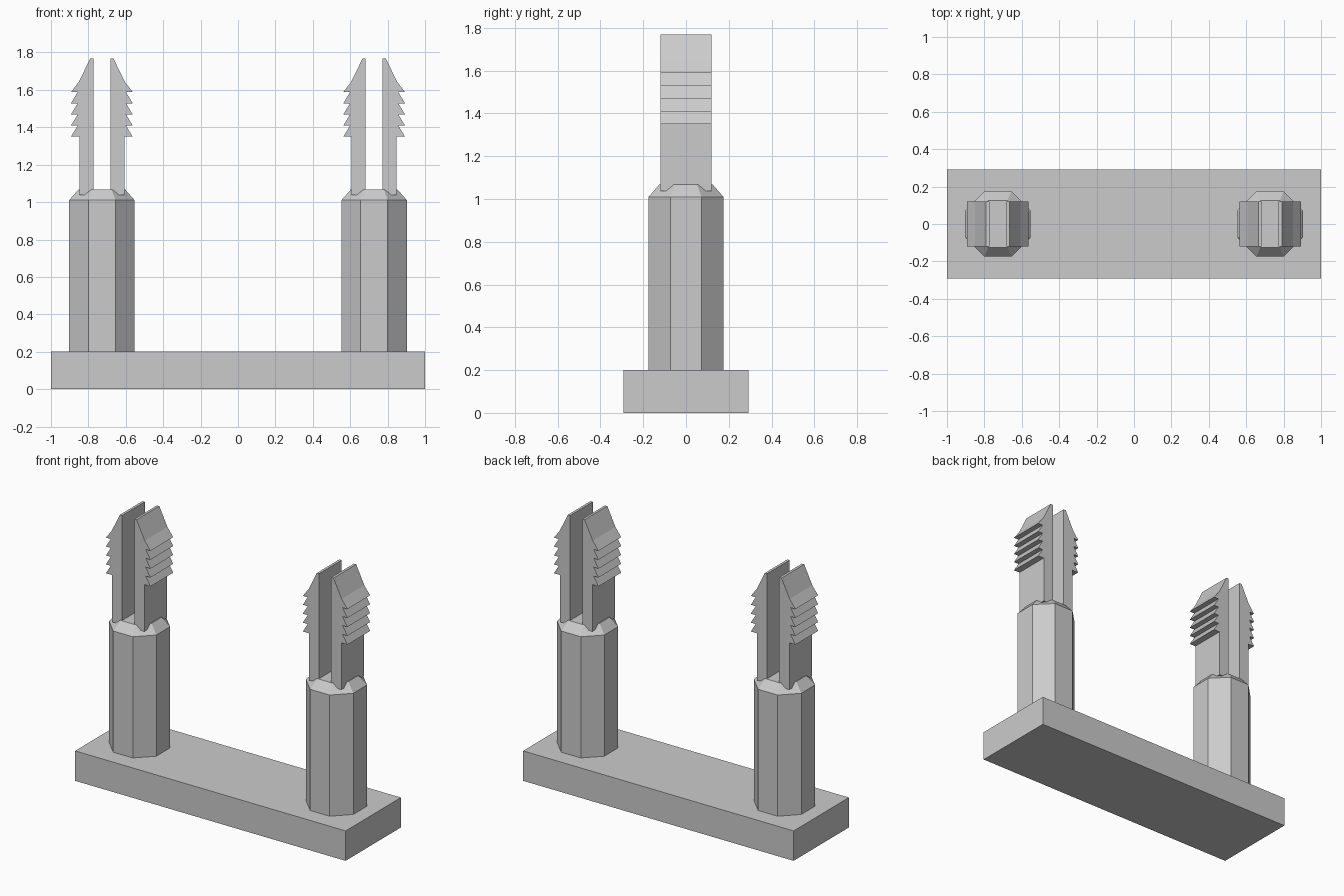
import bpy, bmesh, math
from mathutils import Matrix

cube = bpy.data.objects.get("Cube")
if cube:
    bpy.data.objects.remove(cube, do_unlink=True)

# Single flat grey
GREY = (0.6, 0.6, 0.6, 1)
grey = bpy.data.materials.new("plain_grey")
grey.diffuse_color = GREY
grey.use_nodes = True
grey.node_tree.nodes["Principled BSDF"].inputs["Base Color"].default_value = GREY


def finish(name, bm):
    bmesh.ops.recalc_face_normals(bm, faces=bm.faces)
    mesh = bpy.data.meshes.new(name)
    bm.to_mesh(mesh)
    bm.free()
    mesh.materials.append(grey)
    obj = bpy.data.objects.new(name, mesh)
    bpy.context.collection.objects.link(obj)
    return obj


def octagon_prism(bm, z0, z1, r0, r1):
    """Octagonal frustum with flats facing the axes; r0, r1 are apothems."""
    k = 1 / math.cos(math.pi / 8)
    place = Matrix.Translation((0, 0, (z0 + z1) / 2)) @ Matrix.Rotation(math.pi / 8, 4, 'Z')
    bmesh.ops.create_cone(bm, cap_ends=True, segments=8, radius1=r0 * k,
                          radius2=r1 * k, depth=z1 - z0, matrix=place)


def post(name, x):
    bm = bmesh.new()
    octagon_prism(bm, 0.2, 1.01, 0.175, 0.175)
    # Chamfered top grown from the shaft's cap
    cap = max(bm.faces, key=lambda f: f.calc_center_median().z)
    ring = bmesh.ops.extrude_face_region(bm, geom=[cap])["geom"]
    bmesh.ops.delete(bm, geom=[cap], context='FACES')
    for v in (g for g in ring if isinstance(g, bmesh.types.BMVert)):
        v.co.x *= 0.125 / 0.175
        v.co.y *= 0.125 / 0.175
        v.co.z = 1.067
    finish(name, bm).location.x = x


def prong(name, x, side):
    # Barbed outline: straight inner side, sloped tip, five downward barbs
    outline = [(0.045, 1.037), (0.045, 1.768), (0.062, 1.768), (0.122, 1.645)]
    for i in range(5):
        z = 1.588 - 0.0595 * i
        outline += [(0.165, z), (0.129 if i < 4 else 0.12, z)]
    outline.append((0.12, 1.037))
    bm = bmesh.new()
    face = bm.faces.new([bm.verts.new((side * px, -0.12, pz)) for px, pz in outline])
    ext = bmesh.ops.extrude_face_region(bm, geom=[face])["geom"]
    bmesh.ops.translate(bm, vec=(0, 0.24, 0),
                        verts=[g for g in ext if isinstance(g, bmesh.types.BMVert)])
    finish(name, bm).location.x = x


# Base plate
bm = bmesh.new()
bmesh.ops.create_cube(bm, size=1, matrix=Matrix.Translation((0, 0, 0.1)) @ Matrix.Diagonal((2, 0.584, 0.2, 1)))
finish("base_plate", bm)

# Two posts, each carrying a pair of barbed prongs
for label, x in (("left", 0.728), ("right", -0.728)):
    post(label + "_post", x)
    prong(label + "_post_left_prong", x, 1)
    prong(label + "_post_right_prong", x, -1)
